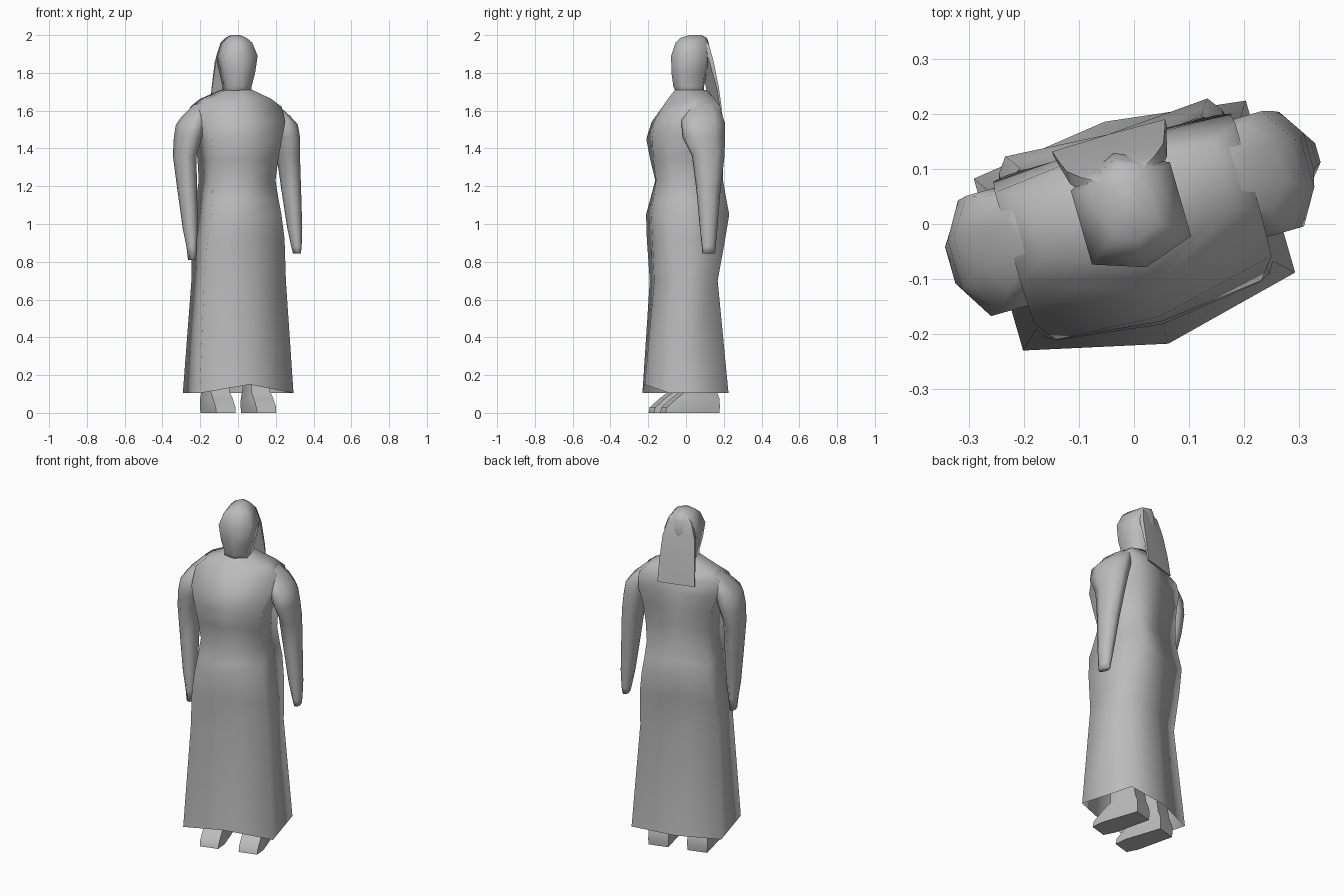
import bpy, bmesh
from math import radians, sin, cos, pi
from mathutils import Matrix

cube = bpy.data.objects.get("Cube")
if cube:
    bpy.data.objects.remove(cube)

TURN = Matrix.Rotation(radians(16), 4, 'Z')  # the figure stands turned

grey = bpy.data.materials.new("plain grey")
grey.use_nodes = True
COLOUR = (0.5, 0.5, 0.5, 1)
grey.diffuse_color = COLOUR
grey.node_tree.nodes["Principled BSDF"].inputs["Base Color"].default_value = COLOUR


def loft(name, rings, bottom=True, angle=100):
    """Skin a stack of rings that all have the same point count."""
    bm = bmesh.new()
    loops = [[bm.verts.new(p) for p in ring] for ring in rings]
    n = len(loops[0])
    for a, b in zip(loops, loops[1:]):
        for i in range(n):
            j = (i + 1) % n
            bm.faces.new((a[i], a[j], b[j], b[i]))
    if bottom:
        bm.faces.new(loops[0][::-1])
    bm.faces.new(loops[-1])
    bmesh.ops.recalc_face_normals(bm, faces=bm.faces)
    bm.transform(TURN)
    mesh = bpy.data.meshes.new(name)
    bm.to_mesh(mesh)
    bm.free()
    mesh.materials.append(grey)
    obj = bpy.data.objects.new(name, mesh)
    bpy.context.collection.objects.link(obj)
    bpy.ops.object.select_all(action='DESELECT')
    obj.select_set(True)
    bpy.context.view_layer.objects.active = obj
    bpy.ops.object.shade_smooth_by_angle(angle=radians(angle))


def hexagon(z, w, front, front_mid, back, back_mid, lift=0):
    """Six-sided section: corners at +-w, ridges at the middle front and back."""
    return [(0, front_mid, z + lift), (w, front, z), (w, back, z),
            (0, back_mid, z), (-w, back, z), (-w, front, z)]


def oval(z, cx, cy, rx, ry, tilt=0, n=8):
    """Eight-sided section, raised by tilt times the distance from its centre in x."""
    ring = []
    for i in range(n):
        a = 2 * pi * (i + .5) / n
        dx = rx * cos(a) * 1.06
        ring.append((cx + dx, cy + ry * sin(a) * 1.06, z + tilt * dx))
    return ring


# Long gown from the open hem to the neck, with sloping shoulders
loft("gown", [
    hexagon(.105, .258, -.166, -.227, .16, .194, .045),
    hexagon(.70, .225, -.135, -.175, .11, .15),
    hexagon(.92, .212, -.155, -.185, .155, .165),
    hexagon(1.05, .192, -.165, -.19, .183, .17),
    hexagon(1.13, .182, -.145, -.18, .17, .155),
    hexagon(1.23, .172, -.12, -.165, .155, .13),
    hexagon(1.34, .18, -.145, -.18, .15, .14),
    hexagon(1.45, .195, -.163, -.185, .15, .15),
    hexagon(1.54, .225, -.125, -.175, .145, .155),
    hexagon(1.62, .228, -.045, -.13, .125, .15),
    hexagon(1.662, .18, -.015, -.10, .105, .135),
    hexagon(1.71, .07, -.03, -.06, .09, .115),
], bottom=False)

# Head and neck
loft("head", [
    hexagon(1.68, .068, -.025, -.05, .08, .10),
    hexagon(1.73, .064, -.04, -.07, .075, .10),
    hexagon(1.80, .080, -.05, -.08, .08, .115),
    hexagon(1.89, .094, -.05, -.082, .09, .135),
    hexagon(1.96, .070, -.03, -.058, .09, .125),
    hexagon(1.985, .045, -.01, -.032, .085, .115),
    hexagon(2.0, .02, .03, .02, .07, .085),
])


# Hair sheet hanging behind the head
def strip(z, w, y, t):
    return [(-w, y - t, z), (w, y - t, z), (w, y + t, z), (0, y + t * 1.5, z), (-w, y + t, z)]


loft("hair", [
    strip(1.6, .107, .164, .004),
    strip(1.72, .102, .146, .006),
    strip(1.86, .092, .114, .012),
    strip(1.95, .068, .092, .015),
    strip(1.98, .04, .08, .012),
], angle=60)

# Arms: shared shoulder, each with its own elbow and hand position
for name, s, elbow, hand in (("left_arm", 1, (.288, .04), (.333, .03)),
                             ("right_arm", -1, (.288, .02), (.262, -.03))):
    def at(t):
        return [s * (elbow[0] + (hand[0] - elbow[0]) * t), elbow[1] + (hand[1] - elbow[1]) * t]
    loft(name, [
        oval(.81 if s < 0 else .845, *at(1), .018, .034),
        oval(.88, *at(.95), .025, .036),
        oval(.98, *at(.75), .037, .045),
        oval(1.18, *at(.35), .048, .062),
        oval(1.36, *at(0), .056, .085),
        oval(1.46, s * .270, .02, .066, .112),
        oval(1.545, s * .25, .022, .074, .114, -.25 * s),
        oval(1.605, s * .22, .037, .07, .088, -.5 * s),
        oval(1.65, s * .18, .045, .045, .05, -.4 * s),
    ])

# Feet and lower legs
for name, s in (("left_foot", 1), ("right_foot", -1)):
    def slab(z, w, toe, heel):
        c = s * .112
        return [(c - w * .8, toe, z), (c + w * .8, toe, z), (c + w, toe + .07, z),
                (c + w * .85, heel, z), (c - w * .85, heel, z), (c - w, toe + .07, z)]
    loft(name, [
        slab(0, .066, -.16, .135),
        slab(.03, .068, -.152, .138),
        slab(.075, .068, -.10, .136),
        slab(.115, .064, -.045, .12),
        slab(.45, .055, -.05, .07),
    ], angle=60)
